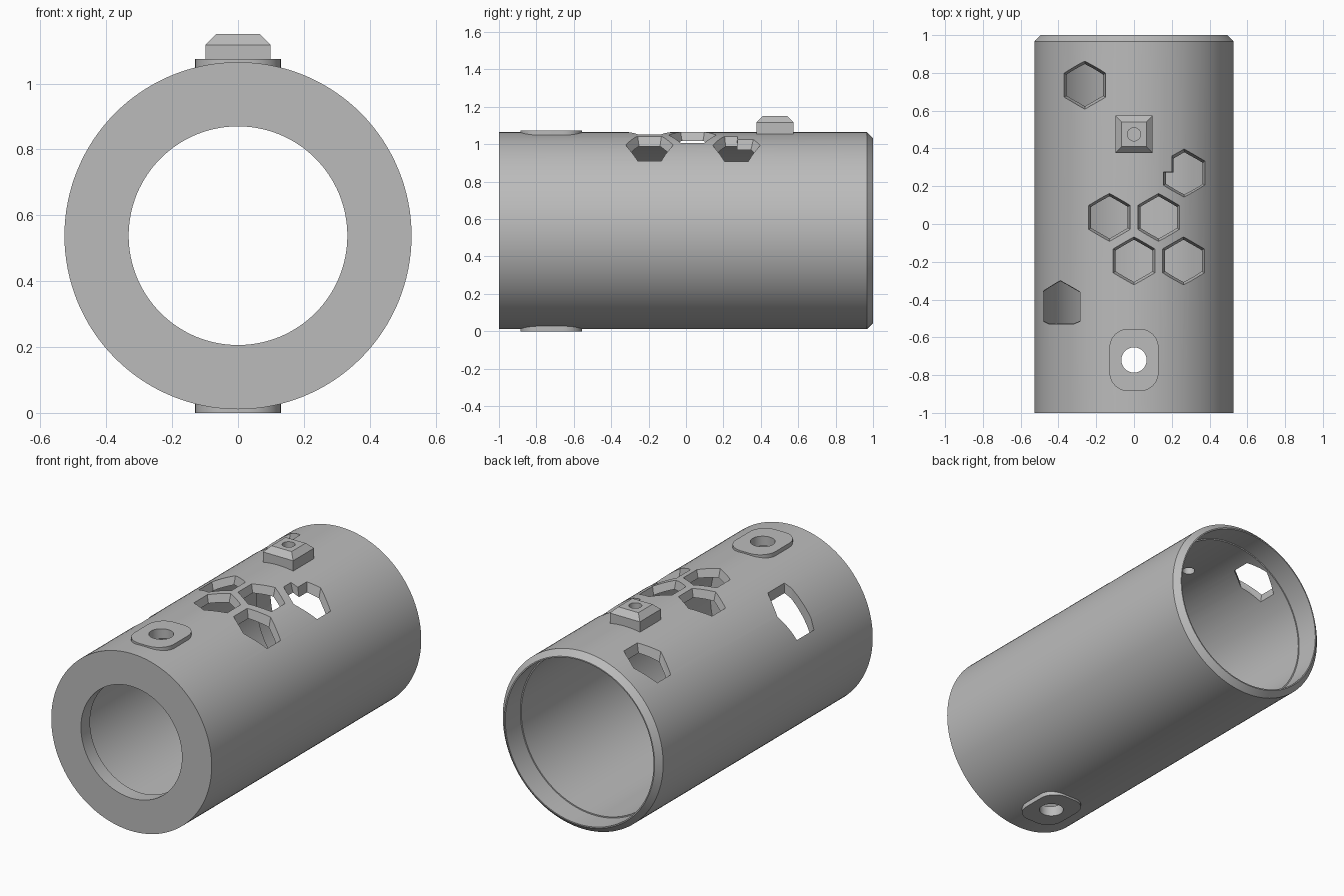
import bpy, bmesh, math

cube = bpy.data.objects.get("Cube")
if cube:
    bpy.data.objects.remove(cube, do_unlink=True)

CZ, R_OUT, R_IN = 0.538, 0.527, 0.48

grey = bpy.data.materials.new("plain grey")
grey.use_nodes = True
COLOUR = (0.5, 0.5, 0.5, 1)
grey.diffuse_color = COLOUR
grey.node_tree.nodes["Principled BSDF"].inputs["Base Color"].default_value = COLOUR


def finish(bm, name):
    bmesh.ops.recalc_face_normals(bm, faces=bm.faces)
    mesh = bpy.data.meshes.new(name)
    bm.to_mesh(mesh)
    bm.free()
    mesh.materials.append(grey)
    ob = bpy.data.objects.new(name, mesh)
    bpy.context.collection.objects.link(ob)
    return ob


def activate(ob):
    bpy.ops.object.select_all(action='DESELECT')
    ob.select_set(True)
    bpy.context.view_layer.objects.active = ob


def cut(ob, cutter):
    mod = ob.modifiers.new("cut", 'BOOLEAN')
    mod.operation, mod.solver, mod.object = 'DIFFERENCE', 'EXACT', cutter
    activate(ob)
    bpy.ops.object.modifier_apply(modifier=mod.name)


def loft(rings, name, centres=None):
    """Join matching rings of points and cap both ends, with a fan if centres are given."""
    bm = bmesh.new()
    loops = [[bm.verts.new(p) for p in ring] for ring in rings]
    n = len(loops[0])
    for a, b in zip(loops, loops[1:]):
        for i in range(n):
            j = (i + 1) % n
            bm.faces.new((a[i], a[j], b[j], b[i]))
    for k, loop in enumerate((loops[0], loops[-1])):
        if centres:
            c = bm.verts.new(centres[k])
            for i in range(n):
                bm.faces.new((loop[i], loop[(i + 1) % n], c))
        else:
            bm.faces.new(loop)
    return finish(bm, name)


def prism(points, z0, z1, name):
    return loft([[(x, y, z) for x, y in points] for z in (z0, z1)], name)


def circle(x, y, r, n=48):
    return [(x + r * math.cos(t * math.tau / n), y + r * math.sin(t * math.tau / n))
            for t in range(n)]


# Tube: closed wall profile (radius, y) turned around the y axis
def make_tube(segments=128):
    profile = [(0.332, -1), (R_OUT, -1), (R_OUT, 0.967), (0.494, 1), (0.487, 1),
               (0.487, 0.86), (R_IN, 0.86), (R_IN, -0.915), (0.332, -0.915)]
    bm = bmesh.new()
    rings = []
    for s in range(segments):
        a = s * math.tau / segments
        rings.append([bm.verts.new((r * math.cos(a), y, CZ + r * math.sin(a)))
                      for r, y in profile])
    n = len(profile)
    for s in range(segments):
        a, b = rings[s], rings[(s + 1) % segments]
        for i in range(n):
            j = (i + 1) % n
            bm.faces.new((a[i], a[j], b[j], b[i]))
    return finish(bm, "tube")


tube = make_tube()


# Tapered window cutters that follow the curve of the wall
def height(x, r):
    return CZ + math.sqrt(max(r * r - x * x, 0.01))


def window(points, cx, cy, taper):
    top, bottom = [], []
    for x, y in points + [(cx, cy)]:
        qx, qy = cx + (x - cx) * taper, cy + (y - cy) * taper
        z, qz = height(x, R_OUT), height(qx, R_IN)
        qz = min(qz, z - 0.04)
        dx, dy, dz = x - qx, y - qy, z - qz
        top.append((x + dx, y + dy, z + dz))
        bottom.append((qx - dx * 0.6, qy - dy * 0.6, qz - dz * 0.6))
    cutter = loft([bottom[:-1], top[:-1]], "window_cutter", (bottom[-1], top[-1]))
    return cutter


def hexagon(x, y, r=0.127):
    return [(x + r * math.sin(k * math.pi / 3), y + r * math.cos(k * math.pi / 3))
            for k in range(6)]


cutters = [window(hexagon(x, y), x, y, 0.88) for x, y in
           ((-0.26, 0.735), (-0.13, 0.035), (0.13, 0.035), (0, -0.195), (0.262, -0.195))]
# Notched window and the clipped side window
h = hexagon(0.265, 0.27)
notched = h[:5] + [(0.155, 0.275), (0.2, 0.275), (0.2, 0.36)]
cutters.append(window(notched, 0.28, 0.255, 0.88))
side = [(-0.48, -0.355), (-0.39, -0.3), (-0.285, -0.36), (-0.285, -0.515),
        (-0.32, -0.53), (-0.45, -0.53), (-0.48, -0.515)]
cutters.append(window(side, -0.39, -0.42, 0.98))


# Rounded mounting pads above and below
def rounded(cx, cy, hx, hy, r, steps=10):
    pts = []
    for k, (sx, sy) in enumerate(((1, 1), (-1, 1), (-1, -1), (1, -1))):
        for s in range(steps + 1):
            a = (k + s / steps) * math.pi / 2
            pts.append((cx + sx * (hx - r) + r * math.cos(a),
                        cy + sy * (hy - r) + r * math.sin(a)))
    return pts


outline = rounded(0, -0.72, 0.13, 0.165, 0.1)
top_pad = prism(outline, 1.035, 1.074, "top_pad")
bottom_pad = prism(outline, 0, 0.04, "bottom_pad")


# Square sight block with a sloped top
def square(half, z):
    return [(sx * half, 0.475 + sy * half, z)
            for sx, sy in ((1, 1), (-1, 1), (-1, -1), (1, -1))]


block = loft([square(0.099, 1.04), square(0.099, 1.117), square(0.066, 1.15)], "square_block")

# Bolt hole and block hole
bolt = prism(circle(0, -0.72, 0.067), -0.2, 1.3, "bolt_cutter")
pin = prism(circle(0, 0.475, 0.035, 32), 0.9, 1.3, "pin_cutter")

for c in cutters + [bolt, pin]:
    cut(tube, c)
cut(top_pad, bolt)
cut(bottom_pad, bolt)
cut(block, pin)
for c in cutters + [bolt, pin]:
    bpy.data.objects.remove(c, do_unlink=True)

for ob in (tube, top_pad, bottom_pad, block):
    activate(ob)
    bpy.ops.object.shade_smooth_by_angle(angle=math.radians(25))
